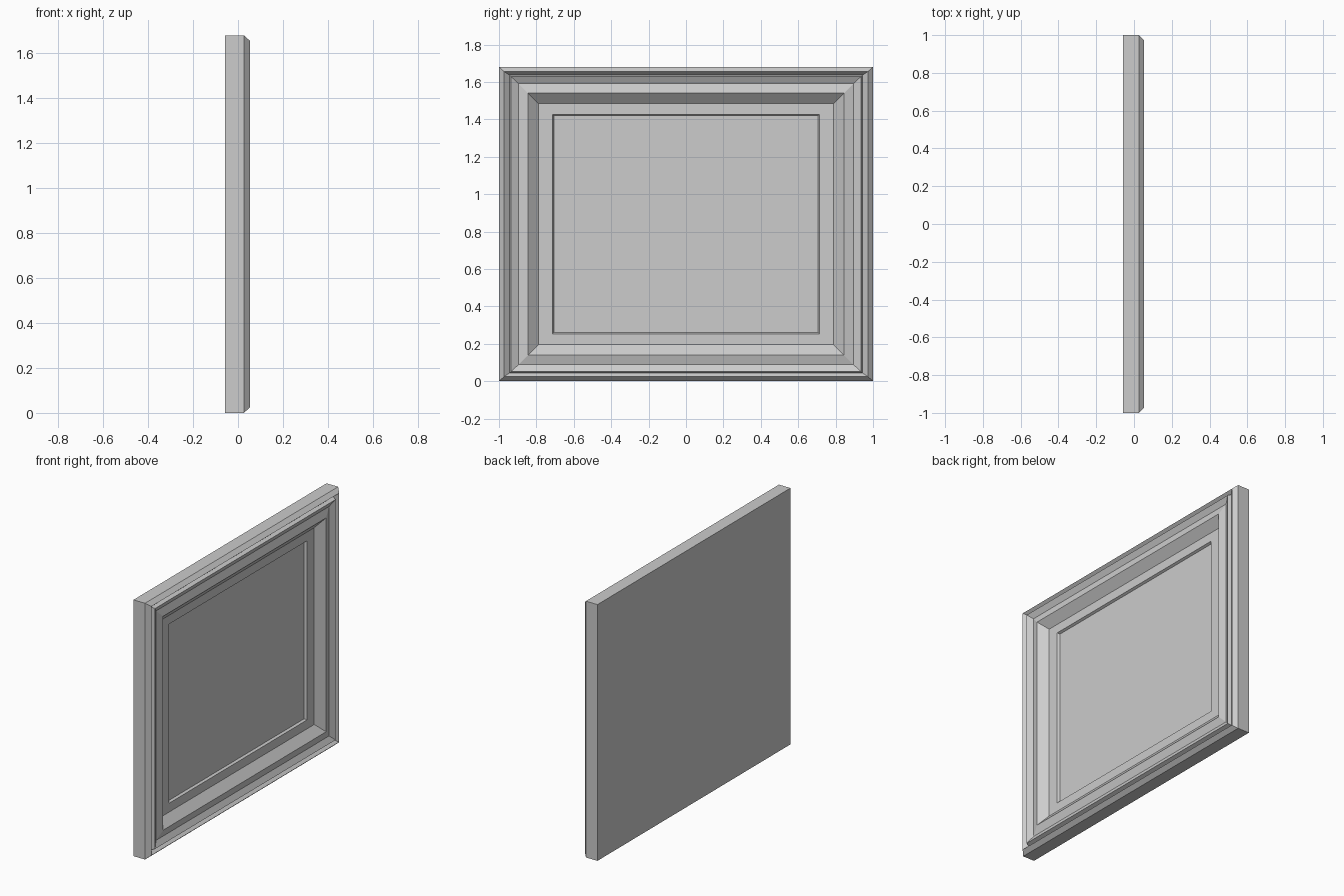
import bpy
import bmesh

if "Cube" in bpy.data.objects:
    bpy.data.objects.remove(bpy.data.objects["Cube"])

HALF_Y, HEIGHT = 1.0, 1.68

# Moulding profile from the back edge inwards: (inset in y, inset in z, x)
PROFILE = [
    (0.000, 0.000, -0.058),
    (0.000, 0.000, 0.026),   # outer side
    (0.027, 0.024, 0.053),   # outer chamfer
    (0.055, 0.043, 0.030),   # groove bottom
    (0.065, 0.052, 0.053),   # inner ridge
    (0.104, 0.088, 0.033),   # shallow valley
    (0.155, 0.139, 0.048),   # raised lip
    (0.211, 0.195, 0.000),   # steep inner slope
    (0.285, 0.253, 0.000),   # flat border
    (0.293, 0.260, -0.015),  # step down to panel
]

grey = bpy.data.materials.new("light_grey")
grey.diffuse_color = (0.604, 0.604, 0.604, 1)
grey.use_nodes = True
grey.node_tree.nodes["Principled BSDF"].inputs["Base Color"].default_value = grey.diffuse_color


def ring(bm, inset_y, inset_z, x):
    """Rectangular loop of the profile, counter-clockwise seen from +x."""
    y, low, high = HALF_Y - inset_y, inset_z, HEIGHT - inset_z
    return [bm.verts.new((x, a, b))
            for a, b in ((-y, low), (y, low), (y, high), (-y, high))]


def make_object(name, bm):
    mesh = bpy.data.meshes.new(name)
    bm.to_mesh(mesh)
    bm.free()
    mesh.materials.append(grey)
    bpy.context.collection.objects.link(bpy.data.objects.new(name, mesh))


# Mitred moulding swept round the rectangle, closed at the back
bm = bmesh.new()
rings = [ring(bm, *p) for p in PROFILE]
for outer, inner in zip(rings, rings[1:]):
    for i in range(4):
        j = (i + 1) % 4
        bm.faces.new((outer[i], outer[j], inner[j], inner[i]))
bm.faces.new(rings[0][::-1])
make_object("frame_moulding", bm)

# Flat centre panel
bm = bmesh.new()
bm.faces.new(ring(bm, *PROFILE[-1]))
make_object("centre_panel", bm)
